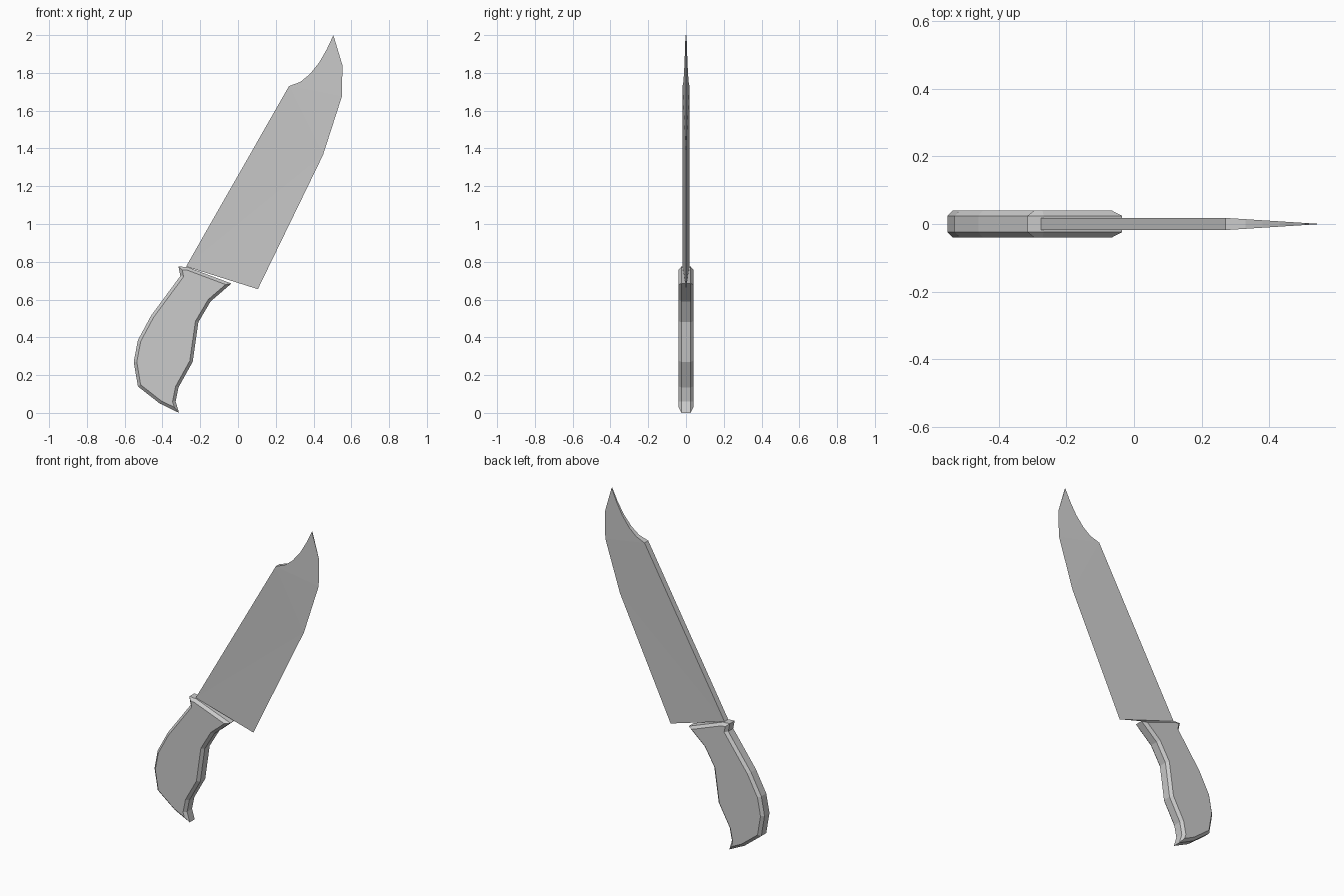
import bpy, bmesh

cube = bpy.data.objects.get("Cube")
if cube:
    bpy.data.objects.remove(cube, do_unlink=True)

steel = bpy.data.materials.new("plain grey")
steel.use_nodes = True
GREY = (0.6, 0.6, 0.6, 1)
steel.diffuse_color = GREY
steel.node_tree.nodes["Principled BSDF"].inputs["Base Color"].default_value = GREY


def finish(bm, name):
    """Turn a bmesh into a flat-shaded object."""
    bmesh.ops.recalc_face_normals(bm, faces=bm.faces[:])
    mesh = bpy.data.meshes.new(name)
    bm.to_mesh(mesh)
    bm.free()
    mesh.materials.append(steel)
    obj = bpy.data.objects.new(name, mesh)
    bpy.context.collection.objects.link(obj)
    return obj


# Handle: curved grip outline, extruded, with a chamfer around both sides
outline = [(-0.315, 0.775), (-0.267, 0.772), (-0.035, 0.685), (-0.145, 0.59),
           (-0.21, 0.48), (-0.24, 0.27), (-0.315, 0.135), (-0.33, 0.06),
           (-0.312, 0.0), (-0.415, 0.05), (-0.53, 0.14), (-0.552, 0.27),
           (-0.53, 0.385), (-0.46, 0.515), (-0.305, 0.725)]
RIM, CHAMFER = 0.024, 0.016
bm = bmesh.new()
front = [bm.verts.new((x, -RIM, z)) for x, z in outline]
back = [bm.verts.new((x, RIM, z)) for x, z in outline]
caps = [bm.faces.new(front), bm.faces.new(back)]
for i in range(len(outline)):
    bm.faces.new((front[i - 1], front[i], back[i], back[i - 1]))
bmesh.ops.recalc_face_normals(bm, faces=bm.faces[:])
bmesh.ops.inset_individual(bm, faces=caps, thickness=CHAMFER, depth=CHAMFER,
                           use_even_offset=True)
finish(bm, "handle")

# Blade: thick spine tapering to a sharp cutting edge and a clipped point
spine = [(-0.275, 0.775), (0.27, 1.73), (0.33, 1.752), (0.38, 1.793),
         (0.43, 1.855), (0.47, 1.925), (0.505, 2.0)]
edge = [(0.105, 0.655), (0.45, 1.365), (0.55, 1.675), (0.553, 1.84)]
HALF = 0.018


def half_thickness(x):
    return HALF * min(1, (0.553 - x) / 0.283)


bm = bmesh.new()
cut = [bm.verts.new((x, 0, z)) for x, z in edge]
sides = []
for sign in (-1, 1):
    s = [bm.verts.new((x, sign * half_thickness(x), z)) for x, z in spine]
    bm.faces.new((s[0], cut[0], cut[1]))
    bm.faces.new((s[0], cut[1], s[1]))
    bm.faces.new((s[1], cut[1], cut[2]))
    bm.faces.new([s[1], cut[2], cut[3]] + s[:1:-1])
    sides.append(s)

# Spine strip, heel and point close the blade
left, right = sides
for i in range(len(spine) - 1):
    bm.faces.new((left[i], left[i + 1], right[i + 1], right[i]))
bm.faces.new((left[0], right[0], cut[0]))
bm.faces.new((left[-1], cut[3], right[-1]))
finish(bm, "blade")
